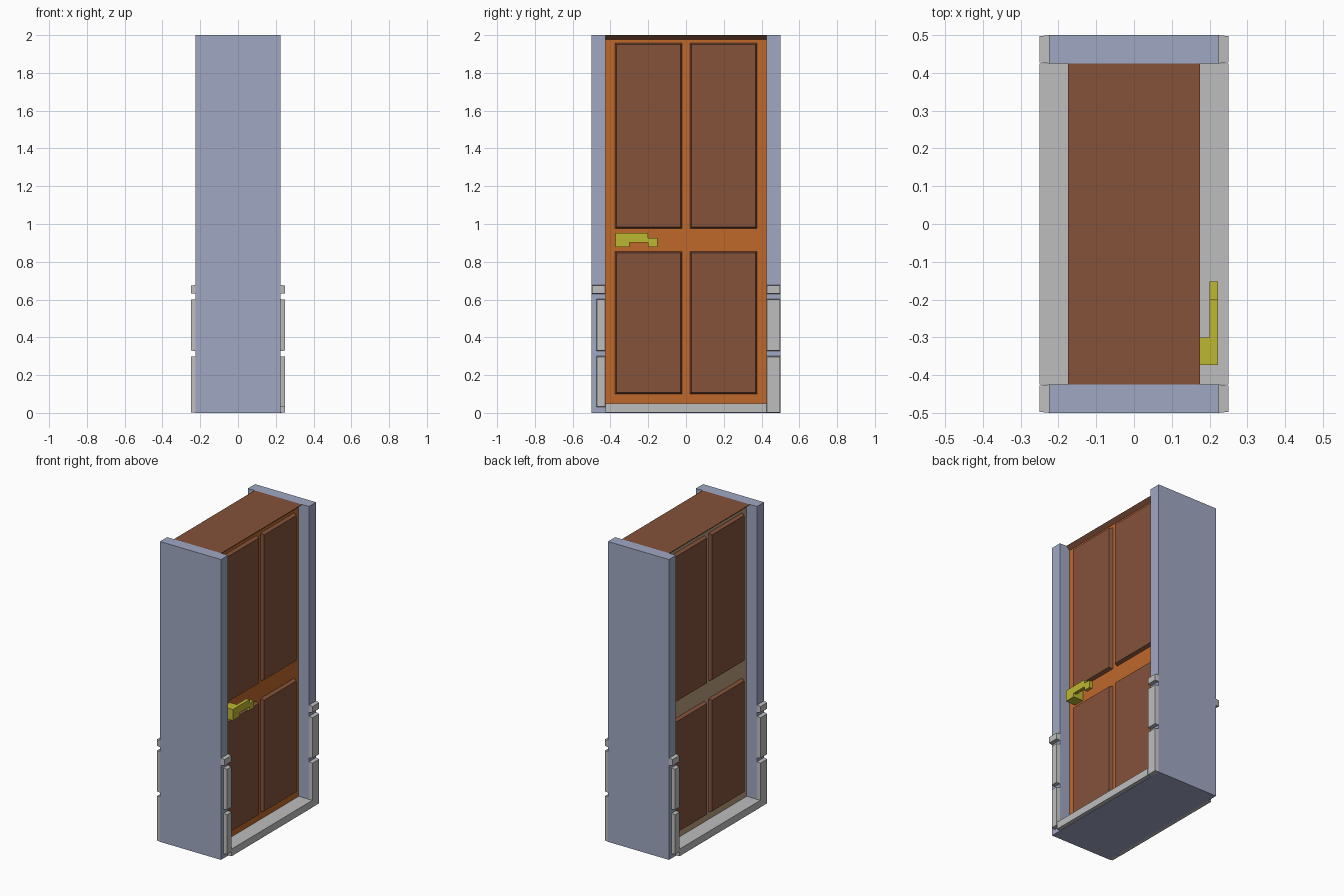
import bpy
import bmesh

cube = bpy.data.objects.get("Cube")
if cube:
    bpy.data.objects.remove(cube, do_unlink=True)


def linear(c):
    c /= 255
    return c / 12.92 if c <= 0.04045 else ((c + 0.055) / 1.055) ** 2.4


def material(name, *rgb):
    mat = bpy.data.materials.new(name)
    color = (*[linear(c) for c in rgb], 1)
    mat.diffuse_color = color
    mat.use_nodes = True
    bsdf = next(n for n in mat.node_tree.nodes if n.type == 'BSDF_PRINCIPLED')
    bsdf.inputs["Base Color"].default_value = color
    return mat


BLUE = material("blue_grey_plaster", 160, 168, 195)
GREY = material("light_grey_stone", 190, 190, 190)
BROWN = material("brown_wood", 131, 82, 58)
ORANGE = material("orange_wood", 191, 104, 43)
TAN = material("tan_wood", 186, 158, 124)
YELLOW = material("yellow_brass", 190, 183, 50)


def finish(bm, name, mat):
    bmesh.ops.recalc_face_normals(bm, faces=bm.faces)
    mesh = bpy.data.meshes.new(name)
    bm.to_mesh(mesh)
    bm.free()
    mesh.materials.append(mat)
    obj = bpy.data.objects.new(name, mesh)
    bpy.context.collection.objects.link(obj)
    return obj


def box(name, mat, x, y, z, inset=0.0):
    """Box between ranges; inset shrinks the face at x[1] in y and z."""
    bm = bmesh.new()
    bmesh.ops.create_cube(bm, size=1)
    for v in bm.verts:
        outer = v.co.x > 0
        k = inset if outer else 0
        v.co = (x[1] if outer else x[0],
                y[1] - k if v.co.y > 0 else y[0] + k,
                z[1] - k if v.co.z > 0 else z[0] + k)
    return finish(bm, name, mat)


def prism(name, mat, points, axis, a, b):
    """Extrude a 2D outline along x (points are y, z) or y (points are x, z)."""
    bm = bmesh.new()
    def at(p, d):
        return (d, p[0], p[1]) if axis == 'X' else (p[0], d, p[1])
    face = bm.faces.new([bm.verts.new(at(p, a)) for p in points])
    ext = bmesh.ops.extrude_face_region(bm, geom=[face])
    for v in ext["geom"]:
        if isinstance(v, bmesh.types.BMVert):
            setattr(v.co, axis.lower(), b)
    return finish(bm, name, mat)


# Side jambs and the stone sill with its base
for label, s in (("front", -1), ("back", 1)):
    box(label + "_jamb", BLUE, (-0.225, 0.225), sorted((s * 0.425, s * 0.5)), (0, 2))
box("base", BLUE, (-0.224, 0.224), (-0.425, 0.425), (0, 0.04))
box("sill", GREY, (-0.25, 0.25), (-0.425, 0.425), (0.002, 0.05))

# Door leaf, one wood colour for each side
box("door_right_half", ORANGE, (0, 0.15), (-0.425, 0.425), (0.04, 1.98))
box("door_left_half", TAN, (-0.15, 0), (-0.425, 0.425), (0.04, 1.98))

# Top cap with edges sloping outward
prism("top_cap", BROWN, [(-0.15, 1.977), (0.15, 1.977), (0.175, 2), (-0.175, 2)],
      'Y', -0.425, 0.425)

# Raised panels and stone blocks; the second side is the first turned half round
for label, s in (("right", 1), ("left", -1)):
    for col, y in (("front", (-0.375, -0.02)), ("back", (0.02, 0.375))):
        for row, z in (("lower", (0.10, 0.855)), ("upper", (0.975, 1.957))):
            yy = sorted(s * v for v in y)
            panel = box(f"{label}_{row}_{col}_panel", BROWN, (0.15, 0.173), yy, z, 0.008)
            if s < 0:
                panel.rotation_euler.z = 3.14159265
    blocks = [
        ("narrow_lower_block", (-0.475, -0.425), (0.03, 0.3)),
        ("narrow_upper_block", (-0.475, -0.425), (0.327, 0.602)),
        ("narrow_cap_block", (-0.5, -0.425), (0.63, 0.677)),
        ("wide_lower_block", (0.425, 0.5), (0.0, 0.3)),
        ("wide_upper_block", (0.425, 0.5), (0.327, 0.602)),
        ("wide_cap_block", (0.425, 0.5), (0.63, 0.677)),
    ]
    for name, y, z in blocks:
        block = box(f"{label}_{name}", GREY, (0.225, 0.25), y, z, 0.003)
        if s < 0:
            block.rotation_euler.z = 3.14159265

# Lever handle: mount against the door, then the stepped grip
box("handle_mount", YELLOW, (0.15, 0.2), (-0.373, -0.3), (0.878, 0.952))
prism("handle_grip", YELLOW,
      [(-0.373, 0.878), (-0.3, 0.878), (-0.3, 0.903), (-0.2, 0.903), (-0.2, 0.878),
       (-0.152, 0.878), (-0.152, 0.927), (-0.2, 0.927), (-0.2, 0.952), (-0.373, 0.952)],
      'X', 0.2, 0.223)
